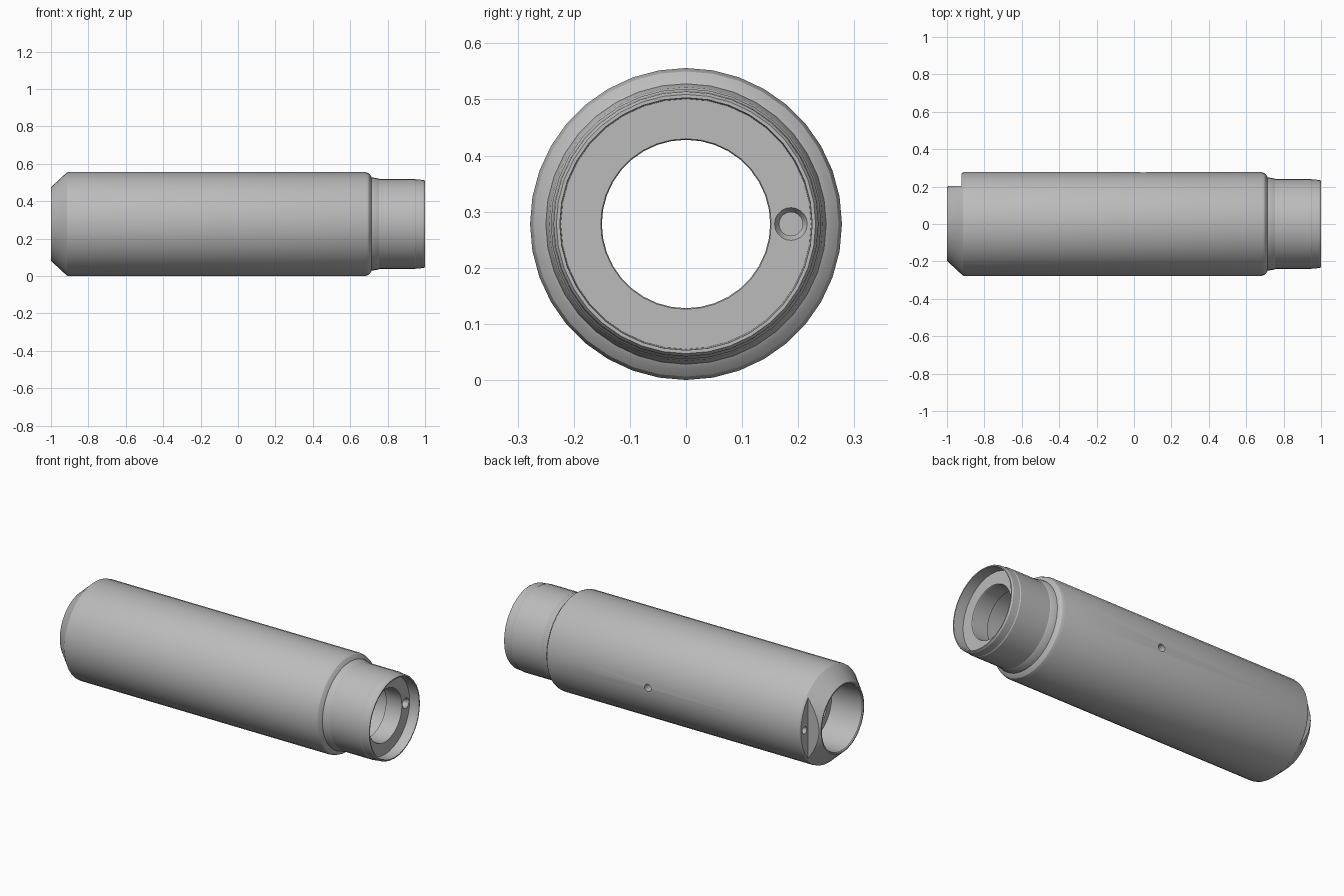
import bpy, bmesh, math
from mathutils import Matrix, Vector

if "Cube" in bpy.data.objects:
    bpy.data.objects.remove(bpy.data.objects["Cube"], do_unlink=True)

AXIS_Z = 0.278
SIDES = 36

grey = bpy.data.materials.new("metal_grey")
grey.use_nodes = True
colour = (0.5, 0.5, 0.5, 1)
grey.diffuse_color = colour
grey.node_tree.nodes["Principled BSDF"].inputs["Base Color"].default_value = colour


def make_object(name, bm):
    bmesh.ops.recalc_face_normals(bm, faces=bm.faces)
    mesh = bpy.data.meshes.new(name)
    bm.to_mesh(mesh)
    bm.free()
    mesh.materials.append(grey)
    obj = bpy.data.objects.new(name, mesh)
    bpy.context.collection.objects.link(obj)
    return obj


def lathe(name, profile):
    """Revolve a closed (x, radius) outline about the long axis."""
    bm = bmesh.new()
    rings = []
    for i in range(SIDES):
        a = 2 * math.pi * i / SIDES
        rings.append([bm.verts.new((x, r * math.sin(a), AXIS_Z + r * math.cos(a)))
                      for x, r in profile])
    n = len(profile)
    for i in range(SIDES):
        p, q = rings[i], rings[(i + 1) % SIDES]
        for j in range(n):
            k = (j + 1) % n
            bm.faces.new((p[j], p[k], q[k], q[j]))
    return make_object(name, bm)


def drill(name, start, end, r1, r2):
    """Round cutter running from start to end."""
    a, b = Vector(start), Vector(end)
    turn = (b - a).to_track_quat('Z', 'Y').to_matrix().to_4x4()
    bm = bmesh.new()
    bmesh.ops.create_cone(bm, cap_ends=True, segments=20, radius1=r1, radius2=r2,
                          depth=(b - a).length,
                          matrix=Matrix.Translation((a + b) / 2) @ turn)
    return make_object(name, bm)


def box(name, centre, size):
    bm = bmesh.new()
    bmesh.ops.create_cube(bm, size=1, matrix=Matrix.Translation(centre) @ Matrix.Diagonal((*size, 1)))
    return make_object(name, bm)


# Tube wall: outside from the chamfered end to the neck, then back along the bore
outer = [(-1, 0.197), (-0.915, 0.276), (-0.905, 0.278), (0.68, 0.278), (0.698, 0.272),
         (0.71, 0.258), (0.714, 0.25), (0.75, 0.244), (0.755, 0.241),
         (0.945, 0.241), (0.95, 0.238), (0.992, 0.236), (1, 0.231)]
inner = [(1, 0.225), (0.94, 0.223), (0.94, 0.152), (0.937, 0.15), (0.84, 0.15),
         (0.84, 0.16), (-0.78, 0.16), (-0.78, 0.15), (-0.8, 0.15), (-0.8, 0.186),
         (-0.995, 0.186), (-1, 0.19)]
tube = lathe("tube_body", outer + inner)

# Cutters: end notch, wire holes with countersink, and side screw hole
cutters = [
    box("notch_cutter", (-1.022, 0.304, AXIS_Z), (0.2, 0.2, 0.8)),
    drill("notch_hole_cutter", (-0.96, 0.235, AXIS_Z), (-0.7, 0.235, AXIS_Z), 0.02, 0.02),
    drill("wire_hole_cutter", (0.96, 0.187, AXIS_Z), (0.72, 0.187, AXIS_Z), 0.021, 0.021),
    drill("countersink_cutter", (0.945, 0.187, AXIS_Z), (0.925, 0.187, AXIS_Z), 0.032, 0.021),
    drill("side_hole_cutter", (0.05, 0.32, AXIS_Z), (0.05, 0.2, AXIS_Z), 0.021, 0.021),
]
bpy.ops.object.select_all(action='DESELECT')
bpy.context.view_layer.objects.active = tube
tube.select_set(True)
for cutter in cutters:
    cut = tube.modifiers.new(cutter.name, 'BOOLEAN')
    cut.operation = 'DIFFERENCE'
    cut.solver = 'EXACT'
    cut.object = cutter
    bpy.ops.object.modifier_apply(modifier=cut.name)
    bpy.data.objects.remove(cutter, do_unlink=True)

bpy.ops.object.shade_smooth_by_angle(angle=math.radians(25))
